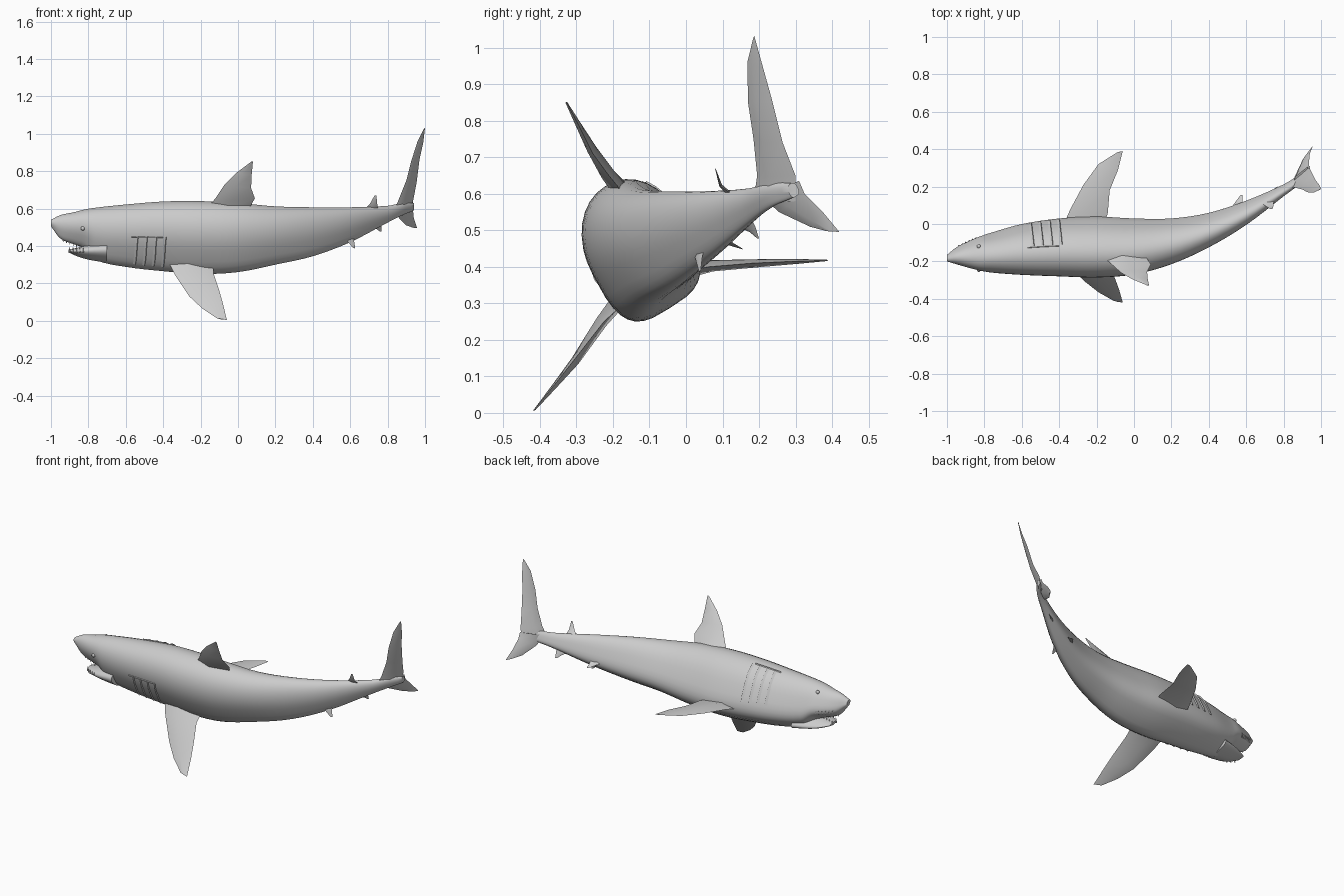
import bpy, bmesh, math
from mathutils import Vector

cube = bpy.data.objects.get("Cube")
if cube:
    bpy.data.objects.remove(cube)

ROLL = math.radians(30)
SIDES = 32

grey = bpy.data.materials.new("skin grey")
grey.use_nodes = True
grey.diffuse_color = (0.6, 0.6, 0.6, 1)
grey.node_tree.nodes["Principled BSDF"].inputs["Base Color"].default_value = (0.6, 0.6, 0.6, 1)


def finish(name, bm, angle=40):
    bmesh.ops.recalc_face_normals(bm, faces=bm.faces)
    mesh = bpy.data.meshes.new(name)
    bm.to_mesh(mesh)
    bm.free()
    mesh.materials.append(grey)
    obj = bpy.data.objects.new(name, mesh)
    bpy.context.collection.objects.link(obj)
    bpy.ops.object.select_all(action='DESELECT')
    obj.select_set(True)
    bpy.context.view_layer.objects.active = obj
    bpy.ops.object.shade_smooth_by_angle(angle=math.radians(angle))
    return obj


def loft(name, rings, angle=40):
    bm = bmesh.new()
    rows = [[bm.verts.new(p) for p in ring] for ring in rings]
    n = len(rows[0])
    for a, b in zip(rows, rows[1:]):
        for i in range(n):
            j = (i + 1) % n
            bm.faces.new((a[i], a[j], b[j], b[i]))
    bm.faces.new(rows[0])
    bm.faces.new(rows[-1])
    return finish(name, bm, angle)


# Rolled cross-section: round back, fuller belly
def section(t):
    c, s = math.cos(t), math.sin(t)
    p = 0.6 if s < 0 else 0.95
    u = 0.8 * math.copysign(abs(c) ** p, c)
    v = math.copysign(abs(s) ** p, s)
    return (u * math.cos(ROLL) - v * math.sin(ROLL),
            u * math.sin(ROLL) + v * math.cos(ROLL))


UNIT = [section(math.tau * i / 180) for i in range(180)]
Y0, Y1 = min(p[0] for p in UNIT), max(p[0] for p in UNIT)
Z0, Z1 = min(p[1] for p in UNIT), max(p[1] for p in UNIT)


def place(station, t):
    x, ya, yb, za, zb = station
    y, z = section(t)
    return Vector((x, ya + (yb - ya) * (y - Y0) / (Y1 - Y0),
                   za + (zb - za) * (z - Z0) / (Z1 - Z0)))


# Smooth station between table rows
def station_at(table, x):
    k = max(i for i in range(len(table) - 1) if table[i][0] <= x or i == 0)
    p1, p2 = table[k], table[k + 1]
    p0, p3 = table[max(k - 1, 0)], table[min(k + 2, len(table) - 1)]
    h = p2[0] - p1[0]
    f = (x - p1[0]) / h
    out = [x]
    for c in range(1, 5):
        m1 = (p2[c] - p0[c]) / (p2[0] - p0[0]) * h
        m2 = (p3[c] - p1[c]) / (p3[0] - p1[0]) * h
        out.append((2*f**3 - 3*f*f + 1) * p1[c] + (f**3 - 2*f*f + f) * m1
                   + (3*f*f - 2*f**3) * p2[c] + (f**3 - f*f) * m2)
    return out


def tube(name, table, steps):
    rings = []
    for a, b in zip(table, table[1:]):
        for i in range(steps):
            s = station_at(table, a[0] + (b[0] - a[0]) * i / steps)
            rings.append([place(s, math.tau * k / SIDES) for k in range(SIDES)])
    rings.append([place(table[-1], math.tau * k / SIDES) for k in range(SIDES)])
    return loft(name, rings)


# Rows: x, y low, y high, z low, z high
BODY = [
    (-1.0, -.20, -.165, .505, .54), (-.95, -.215, -.125, .44, .565),
    (-.88, -.235, -.09, .41, .58), (-.82, -.25, -.065, .385, .595),
    (-.76, -.26, -.045, .325, .605), (-.6, -.272, .0, .288, .622),
    (-.4, -.28, .03, .265, .638), (-.2, -.286, .04, .25, .64),
    (0, -.27, .03, .26, .63), (.2, -.215, .03, .3, .612),
    (.4, -.125, .06, .345, .607), (.6, -.005, .125, .42, .607),
    (.8, .148, .212, .525, .615), (.88, .21, .262, .565, .63),
    (.94, .28, .31, .59, .63)]
JAW = [
    (-.905, -.2, -.13, .365, .382), (-.86, -.232, -.1, .345, .39),
    (-.8, -.25, -.07, .327, .405), (-.7, -.255, -.04, .31, .42)]
tube("body", BODY, 4)
tube("lower_jaw", JAW, 3)


# Fins: diamond sections between leading and trailing edge points
def fin(name, edges, thick):
    rings = []
    lead0, trail0 = map(Vector, edges[0])
    span = (Vector(edges[-1][0]) - lead0)
    normal = (trail0 - lead0).cross(span).normalized()
    for i, (lead, trail) in enumerate(edges):
        lead, trail = Vector(lead), Vector(trail)
        off = normal * thick * (1 - 0.9 * i / (len(edges) - 1))
        mid = lead.lerp(trail, 0.4)
        rings.append([lead, mid + off, trail, mid - off])
    return loft(name, rings, 50)


fin("dorsal_fin", [
    ((-.17, -.17, .6), (.06, -.17, .6)), ((-.12, -.215, .655), (.09, -.215, .655)),
    ((-.07, -.26, .73), (.07, -.255, .71)), ((-.01, -.295, .79), (.073, -.29, .78)),
    ((.07, -.328, .85), (.08, -.328, .852))], .025)
fin("right_pectoral_fin", [
    ((-.38, -.18, .33), (-.13, -.17, .3)), ((-.34, -.235, .25), (-.13, -.225, .25)),
    ((-.26, -.31, .13), (-.10, -.295, .16)), ((-.19, -.365, .065), (-.08, -.35, .09)),
    ((-.11, -.41, .012), (-.06, -.42, .005))], .022)
fin("left_pectoral_fin", [
    ((-.38, -.01, .385), (-.16, -.01, .385)), ((-.34, .08, .405), (-.14, .06, .4)),
    ((-.27, .21, .41), (-.13, .18, .41)), ((-.19, .32, .415), (-.085, .29, .415)),
    ((-.09, .383, .418), (-.06, .39, .418))], .02)
fin("upper_tail_lobe", [
    ((.83, .185, .58), (.92, .3, .58)), ((.86, .195, .65), (.938, .3, .65)),
    ((.9, .185, .75), (.955, .265, .74)), ((.925, .17, .85), (.97, .235, .86)),
    ((.96, .168, .96), (.99, .21, .95)), ((.99, .183, 1.02), (1.0, .187, 1.033))], .016)
fin("lower_tail_lobe", [
    ((.84, .2, .6), (.935, .31, .635)), ((.86, .255, .55), (.935, .325, .6)),
    ((.9, .34, .51), (.94, .375, .55)), ((.935, .385, .498), (.957, .42, .496))], .018)
fin("second_dorsal_fin", [
    ((.67, .12, .59), (.75, .14, .59)), ((.705, .095, .625), (.745, .095, .62)),
    ((.73, .08, .67), (.74, .08, .67))], .008)
fin("right_pelvic_fin", [
    ((.54, .02, .47), (.62, .06, .47)), ((.585, .025, .425), (.62, .045, .43)),
    ((.617, .035, .388), (.627, .04, .388))], .008)
fin("left_pelvic_fin", [
    ((.5, .06, .47), (.58, .1, .49)), ((.54, .115, .46), (.58, .13, .465)),
    ((.57, .155, .448), (.58, .155, .45))], .008)
fin("anal_fin", [
    ((.7, .14, .51), (.77, .18, .53)), ((.735, .175, .495), (.768, .19, .51)),
    ((.757, .195, .478), (.767, .2, .478))], .007)


# Gill flaps: thin ridges that follow the flank
def ridge(name, path, width, lift=.007):
    rings = []
    for x, t in path:
        p = place(station_at(BODY, x), t)
        s = station_at(BODY, x)
        out = (p - Vector((x, (s[1] + s[2]) / 2, (s[3] + s[4]) / 2))).normalized()
        q, m = (place(station_at(BODY, x + w[0]), t + w[1]) for w in (width, [v * .8 for v in width]))
        rings.append([p - out * .005, m + out * lift, q - out * .005])
    loft(name, rings, 20)


for side in ("left", "right"):
    def flank(deg):
        return math.radians(deg if side == "left" else 180 - deg)
    low, high = (-20, 45) if side == "left" else (-28, 20)
    for n in range(4):
        x = -.57 + .05 * n
        ridge(f"{side}_gill_{n + 1}",
              [(x + .015 * i / 6, flank(low + (high - low) * i / 6)) for i in range(7)], (.025, 0))
    ridge(f"{side}_gill_crease",
          [(-.57 + .17 * i / 6, flank(high + 1)) for i in range(7)], (0, .05), .005)

    # Eye
    eye = place(station_at(BODY, -.83), flank(22))
    bm = bmesh.new()
    bmesh.ops.create_uvsphere(bm, u_segments=12, v_segments=8, radius=.011)
    bmesh.ops.translate(bm, vec=eye, verts=bm.verts)
    finish(f"{side}_eye", bm)


# Teeth along both jaws
def teeth(name, table, xs, angle, up):
    bm = bmesh.new()
    for x in xs:
        for t in (angle, math.pi - angle):
            root = place(station_at(table, x), t)
            made = bmesh.ops.create_cone(bm, segments=4, radius1=.006, radius2=0, depth=.026)
            for v in made["verts"]:
                v.co = root + Vector((v.co.x, v.co.y, v.co.z * up))
    finish(name, bm, 20)


teeth("upper_teeth", BODY, [-.935 + .018 * i for i in range(6)], math.radians(-50), -1)
teeth("lower_teeth", JAW, [-.9 + .018 * i for i in range(5)], math.radians(45), 1)
